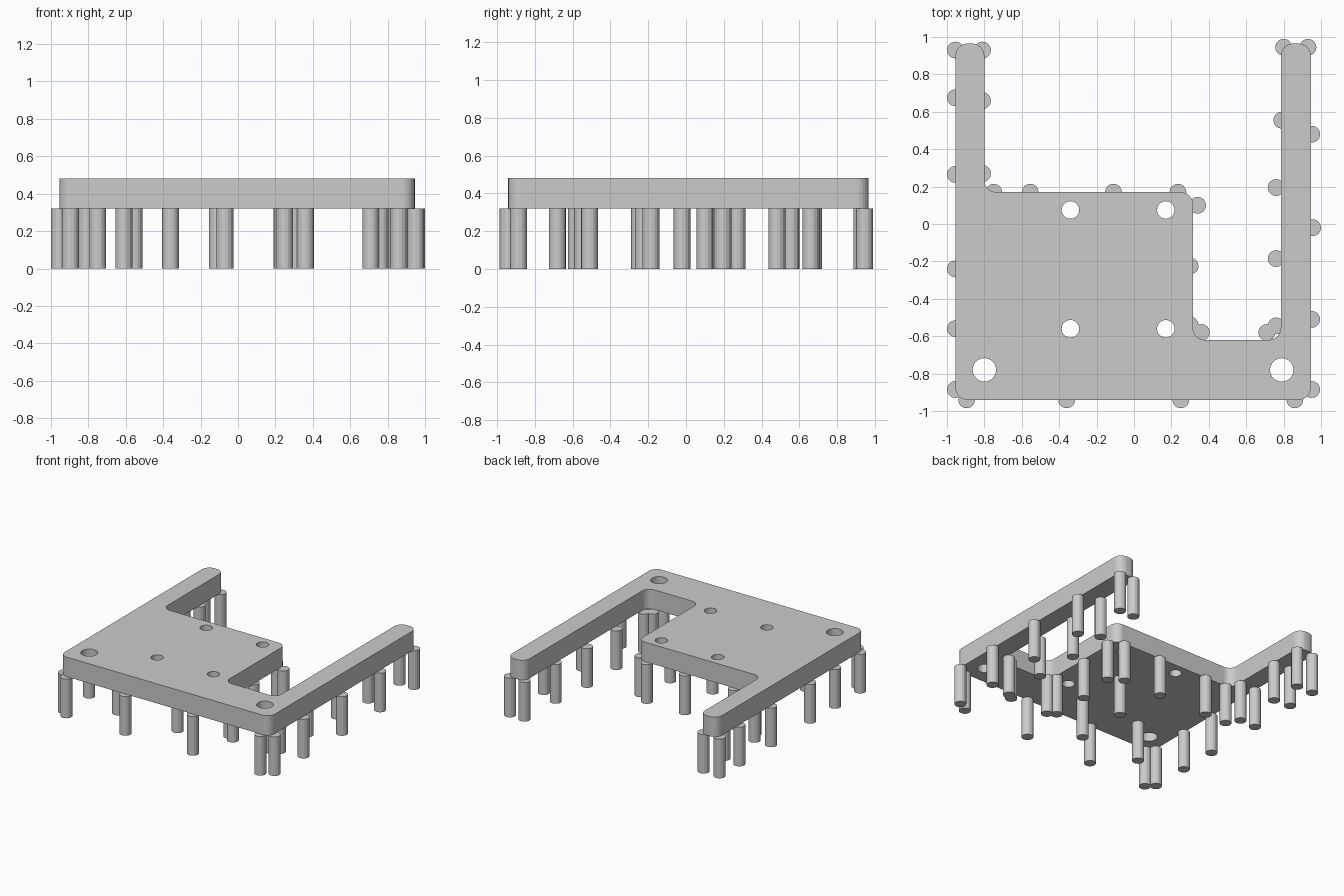
import bpy
import bmesh
import math
from mathutils import Vector, Matrix

default_cube = bpy.data.objects.get("Cube")
if default_cube:
    bpy.data.objects.remove(default_cube, do_unlink=True)

PEG_HEIGHT = 0.32
TOP = 0.48
PEG_RADIUS = 0.045
CORNER_RADIUS = 0.065

# One plain grey for every part
GREY = (0.6, 0.6, 0.6, 1.0)
grey = bpy.data.materials.new("plain grey")
grey.use_nodes = True
grey.diffuse_color = GREY
grey.node_tree.nodes["Principled BSDF"].inputs["Base Color"].default_value = GREY


def add_object(name, mesh):
    obj = bpy.data.objects.new(name, mesh)
    bpy.context.scene.collection.objects.link(obj)
    mesh.materials.clear()
    mesh.materials.append(grey)
    return obj


def rounded_outline(corners, radius, steps=6):
    """Replace each square corner, inner or outer, with an arc."""
    points = []
    for i, corner in enumerate(corners):
        p = Vector(corner)
        u = (Vector(corners[i - 1]) - p).normalized()
        v = (Vector(corners[(i + 1) % len(corners)]) - p).normalized()
        centre = p + radius * (u + v)
        for s in range(steps + 1):
            angle = math.pi / 2 * s / steps
            points.append(centre - radius * (v * math.cos(angle) + u * math.sin(angle)))
    return points


def circle(x, y, radius, sides=20):
    turns = [2 * math.pi * i / sides for i in range(sides)]
    return [Vector((x + radius * math.cos(a), y + radius * math.sin(a))) for a in turns]


def extruded_plate(name, loops, bottom, top):
    """Fill an outline with holes and give it thickness."""
    curve = bpy.data.curves.new(name + " profile", "CURVE")
    curve.dimensions = "2D"
    curve.fill_mode = "BOTH"
    curve.extrude = (top - bottom) / 2
    for loop in loops:
        spline = curve.splines.new("POLY")
        spline.points.add(len(loop) - 1)
        for point, co in zip(spline.points, loop):
            point.co = (co.x, co.y, 0, 1)
        spline.use_cyclic_u = True
    helper = bpy.data.objects.new(name + " helper", curve)
    mesh = bpy.data.meshes.new_from_object(helper)
    bpy.data.objects.remove(helper)
    bpy.data.curves.remove(curve)
    bm = bmesh.new()
    bm.from_mesh(mesh)
    bmesh.ops.remove_doubles(bm, verts=bm.verts, dist=0.0001)
    bmesh.ops.recalc_face_normals(bm, faces=bm.faces)
    bmesh.ops.translate(bm, verts=bm.verts, vec=(0, 0, (top + bottom) / 2))
    for face in bm.faces:
        face.smooth = False
        face.material_index = 0
    bm.to_mesh(mesh)
    bm.free()
    mesh.name = name
    return add_object(name, mesh)


# Plate with two arms and a notch between the body and the right-hand arm
outline = [
    (-0.955, -0.94), (0.945, -0.94), (0.945, 0.965), (0.785, 0.965),
    (0.785, -0.62), (0.315, -0.62), (0.315, 0.17), (-0.8, 0.17),
    (-0.8, 0.965), (-0.955, 0.965),
]
small_holes = [circle(x, y, 0.047) for x in (-0.34, 0.17) for y in (0.075, -0.56)]
large_holes = [circle(x, -0.78, 0.063) for x in (-0.8, 0.79)]
extruded_plate(
    "plate",
    [rounded_outline(outline, CORNER_RADIUS)] + small_holes + large_holes,
    PEG_HEIGHT, TOP,
)

# Pegs, grouped by the edge of the plate they stand under
peg_rows = {
    "left_edge_peg": [(-0.955, y) for y in (0.93, 0.675, 0.265, -0.24, -0.56, -0.885)],
    "left_arm_inner_peg": [(-0.81, y) for y in (0.93, 0.66, 0.27)],
    "back_edge_peg": [(x, 0.17) for x in (-0.75, -0.555, -0.11, 0.235)],
    "body_side_peg": [(0.34, 0.1), (0.3, -0.225), (0.3, -0.54)],
    "notch_peg": [(x, -0.58) for x in (0.36, 0.71)],
    "right_arm_inner_peg": [(0.76, y) for y in (-0.545, -0.185, 0.195)]
    + [(0.79, 0.555), (0.8, 0.945)],
    "right_edge_peg": [(0.93, 0.945), (0.955, -0.02)]
    + [(0.95, y) for y in (0.48, -0.51, -0.885)],
    "front_edge_peg": [(x, -0.94) for x in (0.86, 0.25, -0.36, -0.895)],
    "middle_peg": [(-0.61, -0.68), (-0.07, -0.68), (-0.07, -0.245)],
}

peg_bm = bmesh.new()
bmesh.ops.create_cone(
    peg_bm, cap_ends=True, segments=16, radius1=PEG_RADIUS, radius2=PEG_RADIUS,
    depth=PEG_HEIGHT, matrix=Matrix.Translation((0, 0, PEG_HEIGHT / 2)),
)
peg_mesh = bpy.data.meshes.new("peg")
peg_bm.to_mesh(peg_mesh)
peg_bm.free()

for row, places in peg_rows.items():
    for number, (x, y) in enumerate(places, 1):
        peg = add_object(f"{row}_{number}", peg_mesh)
        peg.location = (x, y, 0)
